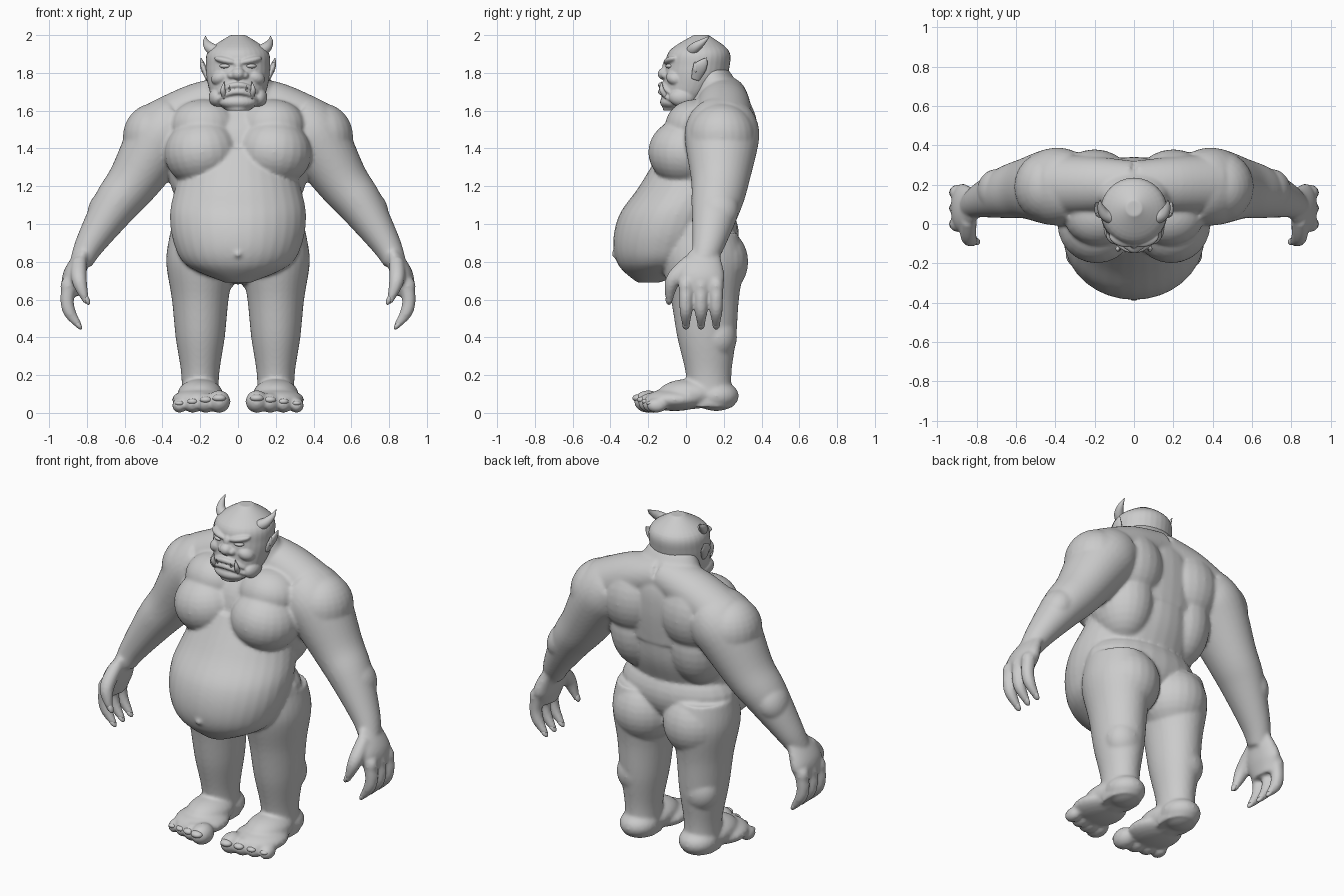
import bpy, bmesh, math
from mathutils import Vector, Matrix

cube = bpy.data.objects.get("Cube")
if cube:
    bpy.data.objects.remove(cube)

clay = bpy.data.materials.new("clay grey")
clay.use_nodes = True
clay.diffuse_color = (.6, .6, .6, 1)
shader = clay.node_tree.nodes["Principled BSDF"]
shader.inputs["Base Color"].default_value = clay.diffuse_color


def spline(before, start, end, after, t):
    """Smooth curve through the points start and end."""
    slope_in, slope_out = (end - before) / 2, (after - start) / 2
    ease = t * t * (3 - 2 * t)
    bend = t * (1 - t)
    return start.lerp(end, ease) + slope_in * bend * (1 - t) - slope_out * bend * t


def loft(bm, rings, squash=1, flat=False, sides=32, steps=6):
    """Skin a tube through rings of (x, y, z, radius)."""
    knots = [Vector(ring) for ring in rings]
    knots = [knots[0]] + knots + [knots[-1]]
    path = [spline(*knots[i:i + 4], s / steps)
            for i in range(len(knots) - 3) for s in range(steps)]
    path.append(knots[-1])
    loops = []
    for i, knot in enumerate(path):
        ahead, behind = path[min(i + 1, len(path) - 1)], path[max(i - 1, 0)]
        along = Vector((0, 0, 1)) if flat else (ahead - behind).to_3d().normalized()
        across = along.cross(Vector((0, 1, 0))).normalized()
        deep = across.cross(along) * squash
        angles = [math.tau * k / sides for k in range(sides)]
        loops.append([bm.verts.new(knot.to_3d() + knot.w *
                                   (across * math.cos(a) + deep * math.sin(a)))
                      for a in angles])
    for low, high in zip(loops, loops[1:]):
        for k in range(sides):
            n = (k + 1) % sides
            bm.faces.new((low[k], low[n], high[n], high[k]))
    bm.faces.new(loops[0])
    bm.faces.new(loops[-1])


def ball(bm, centre, size, tilt=0, yaw=0):
    """Ellipsoid; tilt turns it about y, yaw about z."""
    matrix = (Matrix.Translation(centre) @ Matrix.Rotation(yaw, 4, 'Z')
              @ Matrix.Rotation(tilt, 4, 'Y') @ Matrix.Diagonal((*size, 1)))
    bmesh.ops.create_uvsphere(bm, u_segments=24, v_segments=16, radius=1, matrix=matrix)


def mirror(bm):
    """Copy everything built so far to the other side."""
    copy = bmesh.ops.duplicate(bm, geom=bm.verts[:] + bm.edges[:] + bm.faces[:])
    for item in copy["geom"]:
        if isinstance(item, bmesh.types.BMVert):
            item.co.x = -item.co.x


def finish(name, bm, voxel=0, relax=0):
    """Make the object; a voxel size fuses its parts into one soft skin."""
    bmesh.ops.recalc_face_normals(bm, faces=bm.faces)
    for face in bm.faces:
        face.smooth = True
    mesh = bpy.data.meshes.new(name)
    bm.to_mesh(mesh)
    bm.free()
    mesh.materials.append(clay)
    part = bpy.data.objects.new(name, mesh)
    bpy.context.collection.objects.link(part)
    if voxel:
        fuse = part.modifiers.new("fuse", 'REMESH')
        fuse.mode = 'VOXEL'
        fuse.voxel_size = voxel
        fuse.use_smooth_shade = True
        soften = part.modifiers.new("soften", 'SMOOTH')
        soften.iterations = relax


body, nails, head = bmesh.new(), bmesh.new(), bmesh.new()

# Chest, shoulder blade, flank, shoulder and buttock
ball(body, centre=(.19, 0, 1.38), size=(.2, .2, .18), tilt=.15)
ball(body, centre=(.18, .05, 1.52), size=(.18, .16, .14))
ball(body, centre=(.2, .2, 1.5), size=(.2, .18, .22))
ball(body, centre=(.2, .14, 1.3), size=(.17, .19, .25))
ball(body, centre=(.44, .19, 1.46), size=(.17, .18, .18))
ball(body, centre=(.17, .13, .8), size=(.19, .2, .2))

# Slope from neck to shoulder, then the arm
loft(body, [(0, .2, 1.68, .11), (.2, .2, 1.62, .13), (.4, .2, 1.52, .14)], squash=1.1)
loft(body, [(.3, .19, 1.54, .16), (.4, .19, 1.46, .18), (.55, .18, 1.23, .14),
            (.65, .16, 1.1, .12), (.78, .12, .9, .08), (.83, .09, .8, .06)], squash=1.1)
ball(body, centre=(.7, .17, 1.08), size=(.09, .11, .12), tilt=-.5)

# Leg, knee to calf, and foot
leg = [(.95, .16), (.8, .18), (.6, .15), (.4, .13), (.2, .1), (.03, .1)]
loft(body, [(.2, .13 - z / 20, z, radius) for z, radius in leg], squash=1.2, flat=True)
ball(body, centre=(.22, .17, .4), size=(.11, .1, .12))
ball(body, centre=(.2, .16, .09), size=(.11, .12, .08))
ball(body, centre=(.2, .02, .1), size=(.12, .17, .08))
ball(body, centre=(.2, -.06, .07), size=(.15, .16, .06))

# Toes shrink outward, each with a nail
for k in range(4):
    x, y, radius = .1 + k * .07, k * .015 - .2, .06 - k * .007
    ball(body, (x, y, radius), (radius, radius + .015, radius))
    ball(nails, (x, y - radius * .9, radius * 1.3), (radius * .6, radius * .5, radius / 3))

# Palm, thumb and three fingers with claws
loft(body, [(.82, .1, .84, .04), (.87, .08, .72, .06), (.88, .08, .62, .04)], squash=2.1)
loft(body, [(.84, .02, .8, .04), (.84, -.07, .7, .04), (.8, -.09, .58, .015)])
ball(nails, centre=(.8, -.09, .6), size=(.014, .018, .03), tilt=.4)
for k in range(3):
    y = k * .08
    ball(body, (.9, y, .67), (.04, .04, .05))
    loft(body, [(.89, y, .7, .04), (.905, y, .6, .036), (.89, y, .53, .033),
                (.84, y, .46, .018)])
    ball(nails, (.85, y, .47), (.015, .02, .035), tilt=.7)
mirror(nails)
mirror(body)

# Belly, rib cage, neck and hips down the middle
loft(body, [(0, -.2, .69, .07), (0, -.13, .78, .27), (0, -.1, .9, .34), (0, -.05, 1.05, .36),
            (0, .03, 1.2, .33), (0, .1, 1.4, .27)], squash=.84, flat=True)
loft(body, [(0, .1, 1.3, .34), (0, .13, 1.5, .32), (0, .17, 1.66, .23),
            (0, .13, 1.82, .14)], squash=.66, flat=True)
ball(body, centre=(0, .06, .95), size=(.36, .22, .2))
ball(body, centre=(0, .05, .85), size=(.2, .17, .17))
ball(body, centre=(0, -.375, .84), size=(.02, .02, .02))
finish("body", body, voxel=.01, relax=7)
finish("nails", nails)

# Brow, cheek, jaw and nostril
ball(head, centre=(.065, -.08, 1.866), size=(.066, .034, .02), tilt=-.2, yaw=.35)
ball(head, centre=(.09, -.055, 1.775), size=(.055, .05, .04), tilt=.4, yaw=.3)
ball(head, centre=(.11, -.02, 1.67), size=(.045, .07, .05))
ball(head, centre=(.034, -.1, 1.787), size=(.024, .032, .022))
mirror(head)

# Skull, chin, nose and drooping lips
loft(head, [(0, -.06, 1.6, .06), (0, 0, 1.66, .13), (0, .04, 1.74, .16), (0, .06, 1.83, .17),
            (0, .07, 1.92, .155), (0, .08, 2, .04)], flat=True)
ball(head, centre=(0, -.07, 1.645), size=(.1, .068, .042))
ball(head, centre=(0, -.11, 1.795), size=(.038, .04, .034))
ball(head, centre=(0, -.09, 1.835), size=(.026, .035, .045))
for z in (1.7, 1.735):
    arc = [k / 4 for k in range(-4, 5)]
    loft(head, [(t / 10, t * t / 20 - .13, z - t * t / 25, .016 - t * t / 200) for t in arc],
         squash=1.2)
finish("head", head, voxel=.006, relax=3)

# Eyes, ears, horns and tusks
eyes, ears, horns, tusks = (bmesh.new() for part in range(4))
ball(eyes, centre=(.068, -.086, 1.836), size=(.03, .022, .013), yaw=.3)
loft(ears, [(.16, .05, 1.765, .01), (.18, .07, 1.82, .016), (.19, .09, 1.85, .012),
            (.196, .11, 1.88, .001)], squash=2.2)
ball(ears, centre=(.187, .05, 1.83), size=(.01, .012, .028))
loft(horns, [(.11, .03, 1.91, .034), (.15, .05, 1.935, .028), (.17, .09, 1.965, .016),
             (.172, .125, 1.995, .001)])
loft(tusks, [(.07, -.1, 1.67, .014), (.08, -.128, 1.71, .013), (.072, -.128, 1.755, .001)])
loft(tusks, [(.045, -.12, 1.69, .009), (.046, -.145, 1.735, .001)])
for name, bm in dict(eyes=eyes, ears=ears, horns=horns, tusks=tusks).items():
    mirror(bm)
    finish(name, bm)
